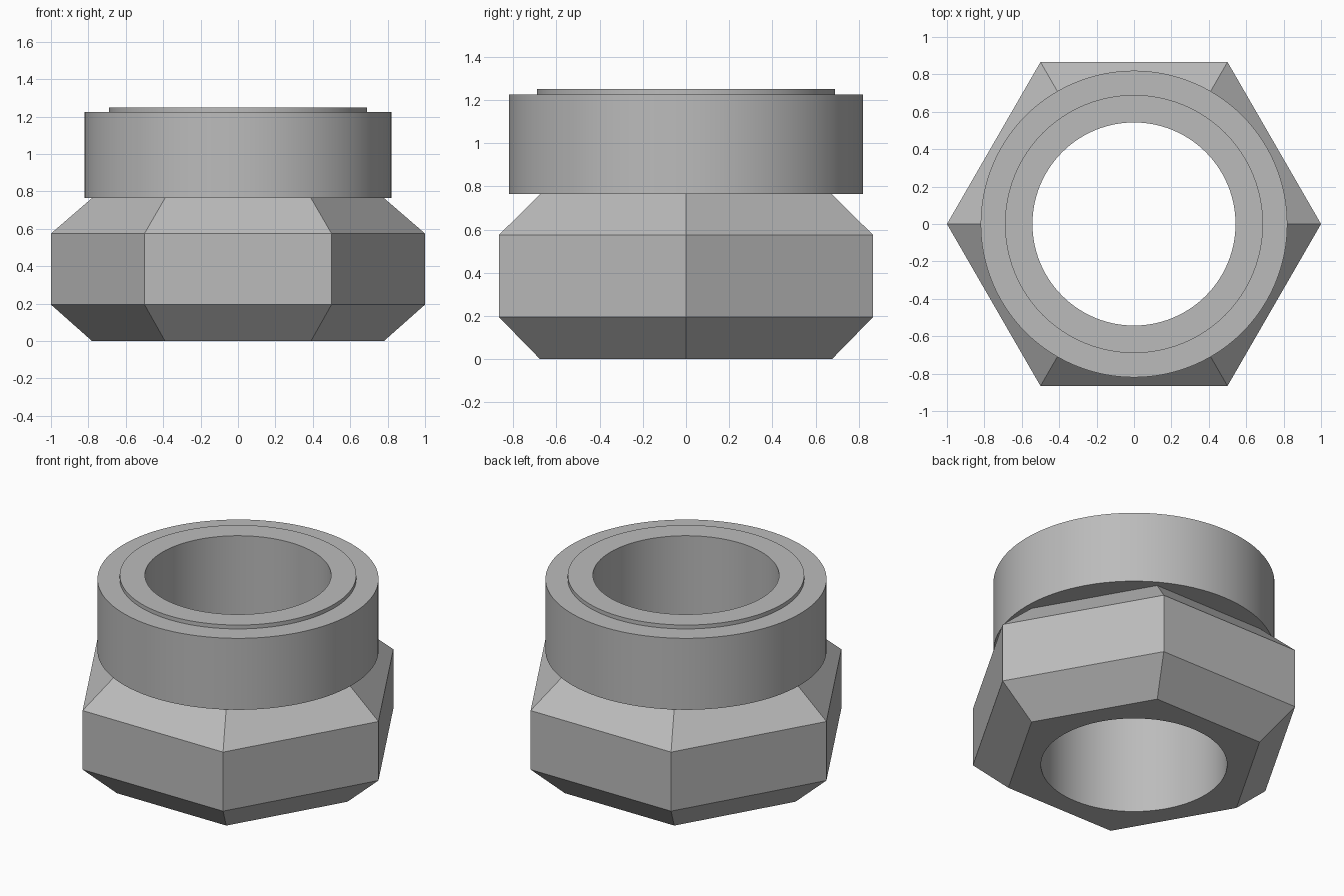
import bpy
import bmesh
import math

cube = bpy.data.objects.get("Cube")
if cube:
    bpy.data.objects.remove(cube, do_unlink=True)

SEGMENTS = 96
BORE, COLLAR, LIP = 0.543, 0.82, 0.69
CHAMFER = 0.78
SHOULDER, COLLAR_TOP, LIP_TOP = 0.765, 1.225, 1.25

steel = bpy.data.materials.new("grey steel")
steel.use_nodes = True
grey = (0.5, 0.5, 0.5, 1)
steel.diffuse_color = grey
steel.node_tree.nodes["Principled BSDF"].inputs["Base Color"].default_value = grey


def ring(bm, radius, z, shape):
    """Closed ring of vertices, round or hexagonal with a corner on +x."""
    verts = []
    for i in range(SEGMENTS):
        angle = math.tau * i / SEGMENTS
        r = radius
        if shape == "hex":
            offset = math.tau * (i % (SEGMENTS // 6)) / SEGMENTS - math.pi / 6
            r *= math.cos(math.pi / 6) / math.cos(offset)
        verts.append(bm.verts.new((r * math.cos(angle), r * math.sin(angle), z)))
    return verts


def loft(name, profile):
    """Skin the rings of a profile, ordered so that faces point outward."""
    bm = bmesh.new()
    rings = [ring(bm, *step) for step in profile]
    for a, b in zip(rings, rings[1:]):
        for i in range(SEGMENTS):
            j = (i + 1) % SEGMENTS
            bm.faces.new((a[i], a[j], b[j], b[i]))
    mesh = bpy.data.meshes.new(name)
    bm.to_mesh(mesh)
    bm.free()
    mesh.materials.append(steel)
    obj = bpy.data.objects.new(name, mesh)
    bpy.context.collection.objects.link(obj)
    bpy.ops.object.select_all(action="DESELECT")
    obj.select_set(True)
    bpy.context.view_layer.objects.active = obj
    bpy.ops.object.shade_smooth_by_angle(angle=math.radians(30))
    return obj


# Chamfered hexagonal body with the lower half of the bore
loft("hex_body", [
    (BORE, SHOULDER, "round"),
    (BORE, 0, "round"),
    (CHAMFER, 0, "hex"),
    (1, 0.195, "hex"),
    (1, 0.575, "hex"),
    (CHAMFER, SHOULDER, "hex"),
])

# Round collar overhanging the shoulder of the body
loft("collar", [
    (CHAMFER, SHOULDER, "hex"),
    (COLLAR, SHOULDER, "round"),
    (COLLAR, COLLAR_TOP, "round"),
    (LIP, COLLAR_TOP, "round"),
])

# Thin raised lip with the upper half of the bore
loft("raised_lip", [
    (LIP, COLLAR_TOP, "round"),
    (LIP, LIP_TOP, "round"),
    (BORE, LIP_TOP, "round"),
    (BORE, SHOULDER, "round"),
])
